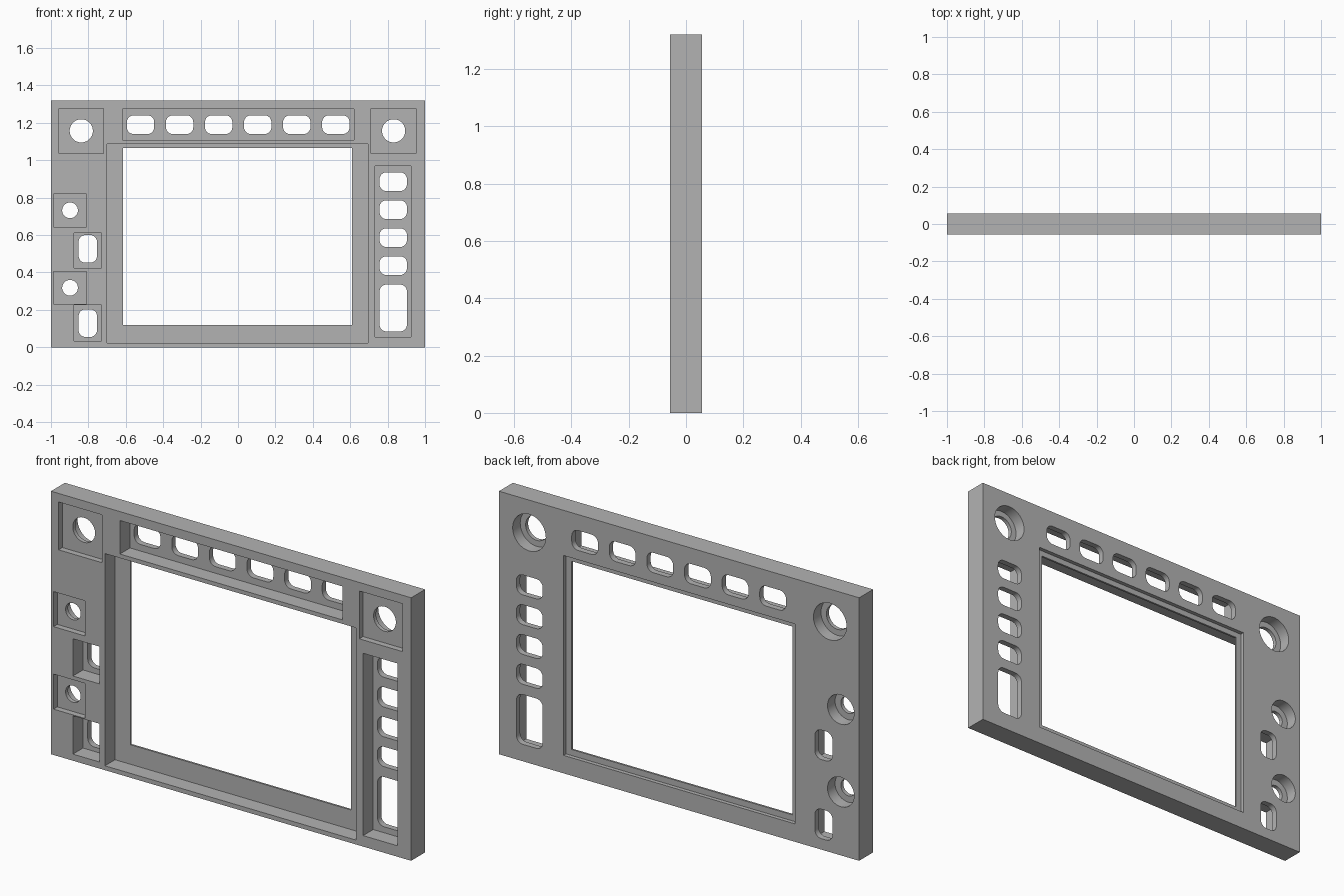
import bpy, bmesh, math

if "Cube" in bpy.data.objects:
    bpy.data.objects.remove(bpy.data.objects["Cube"])

HALF_W, HALF_T, HEIGHT = 1.0, 0.055, 1.32
DEEP, SHALLOW = 0.08, 0.03      # front pocket depths
OUT = 0.02                      # how far cutters stick out

grey = bpy.data.materials.new("panel grey")
grey.use_nodes = True
grey.diffuse_color = (0.45, 0.45, 0.45, 1)
grey.node_tree.nodes["Principled BSDF"].inputs["Base Color"].default_value = grey.diffuse_color


def prism(bm, outline, y0, y1):
    """Extrude an x-z outline from y0 to y1."""
    face = bm.faces.new([bm.verts.new((x, y0, z)) for x, z in outline])
    side = bmesh.ops.extrude_face_region(bm, geom=[face])["geom"]
    for v in side:
        if isinstance(v, bmesh.types.BMVert):
            v.co.y = y1


def rect(x0, x1, z0, z1):
    return [(x0, z0), (x1, z0), (x1, z1), (x0, z1)]


def circle(x, z, r, n=48):
    return [(x + r * math.cos(2 * math.pi * i / n), z + r * math.sin(2 * math.pi * i / n)) for i in range(n)]


def rounded(x, z, w, h, r=0.036, n=8):
    pts = []
    for k, (sx, sz) in enumerate([(1, 1), (-1, 1), (-1, -1), (1, -1)]):
        for i in range(n + 1):
            a = math.pi / 2 * (k + i / n)
            pts.append((x + sx * (w / 2 - r) + r * math.cos(a), z + sz * (h / 2 - r) + r * math.sin(a)))
    return pts


def make(name, bm):
    bmesh.ops.recalc_face_normals(bm, faces=bm.faces)
    mesh = bpy.data.meshes.new(name)
    bm.to_mesh(mesh)
    bm.free()
    mesh.materials.append(grey)
    ob = bpy.data.objects.new(name, mesh)
    bpy.context.collection.objects.link(ob)
    return ob


# Solid panel
bm = bmesh.new()
prism(bm, rect(-HALF_W, HALF_W, 0, HEIGHT), -HALF_T, HALF_T)
panel = make("bezel_panel", bm)

# Knobs: x, z, half pocket, hole radius, rear counterbore radius
knobs = [(-0.838, 1.157, 0.12, 0.062, 0.092), (0.832, 1.157, 0.12, 0.062, 0.092),
         (-0.898, 0.732, 0.088, 0.042, 0.074), (-0.898, 0.318, 0.088, 0.042, 0.074)]

# Front pockets
front = bmesh.new()
for outline in [rect(-0.70, 0.695, 0.022, 1.087),      # screen
                rect(-0.617, 0.619, 1.107, 1.275),     # top button row
                rect(0.733, 0.925, 0.055, 0.97),       # right button column
                rect(-0.878, -0.73, 0.425, 0.612),     # left rockers
                rect(-0.878, -0.73, 0.033, 0.225)]:
    prism(front, outline, -HALF_T - OUT, -HALF_T + DEEP)
for x, z, s, r, c in knobs:
    prism(front, rect(x - s, x + s, z - s, z + s), -HALF_T - OUT, -HALF_T + SHALLOW)

# Openings through the full thickness
holes = bmesh.new()
openings = [rect(-0.615, 0.61, 0.12, 1.065)]
openings += [rounded(-0.521 + 0.2088 * i, 1.19, 0.146, 0.1) for i in range(6)]
openings += [rounded(0.83, 0.885 - 0.1495 * i, 0.146, 0.1) for i in range(4)]
openings += [rounded(0.83, 0.21, 0.146, 0.25)]
openings += [rounded(-0.803, z, 0.098, 0.148) for z in (0.526, 0.129)]
openings += [circle(x, z, r) for x, z, s, r, c in knobs]
for outline in openings:
    prism(holes, outline, -HALF_T - OUT, HALF_T + OUT)

# Rear screen step and knob counterbores
rear = bmesh.new()
prism(rear, rect(-0.645, 0.642, 0.09, 1.093), HALF_T - 0.02, HALF_T + OUT)
for x, z, s, r, c in knobs:
    prism(rear, circle(x, z, c), HALF_T - 0.06, HALF_T + OUT)

# Cut everything out of the panel
bpy.context.view_layer.objects.active = panel
panel.select_set(True)
for name, bm in (("front_cutter", front), ("hole_cutter", holes), ("rear_cutter", rear)):
    cutter = make(name, bm)
    cutter.hide_render = True
    mod = panel.modifiers.new(name, "BOOLEAN")
    mod.operation = "DIFFERENCE"
    mod.solver = "EXACT"
    mod.object = cutter
    bpy.ops.object.modifier_apply(modifier=mod.name)
    bpy.data.objects.remove(cutter)

bpy.ops.object.shade_smooth_by_angle(angle=math.radians(30))
